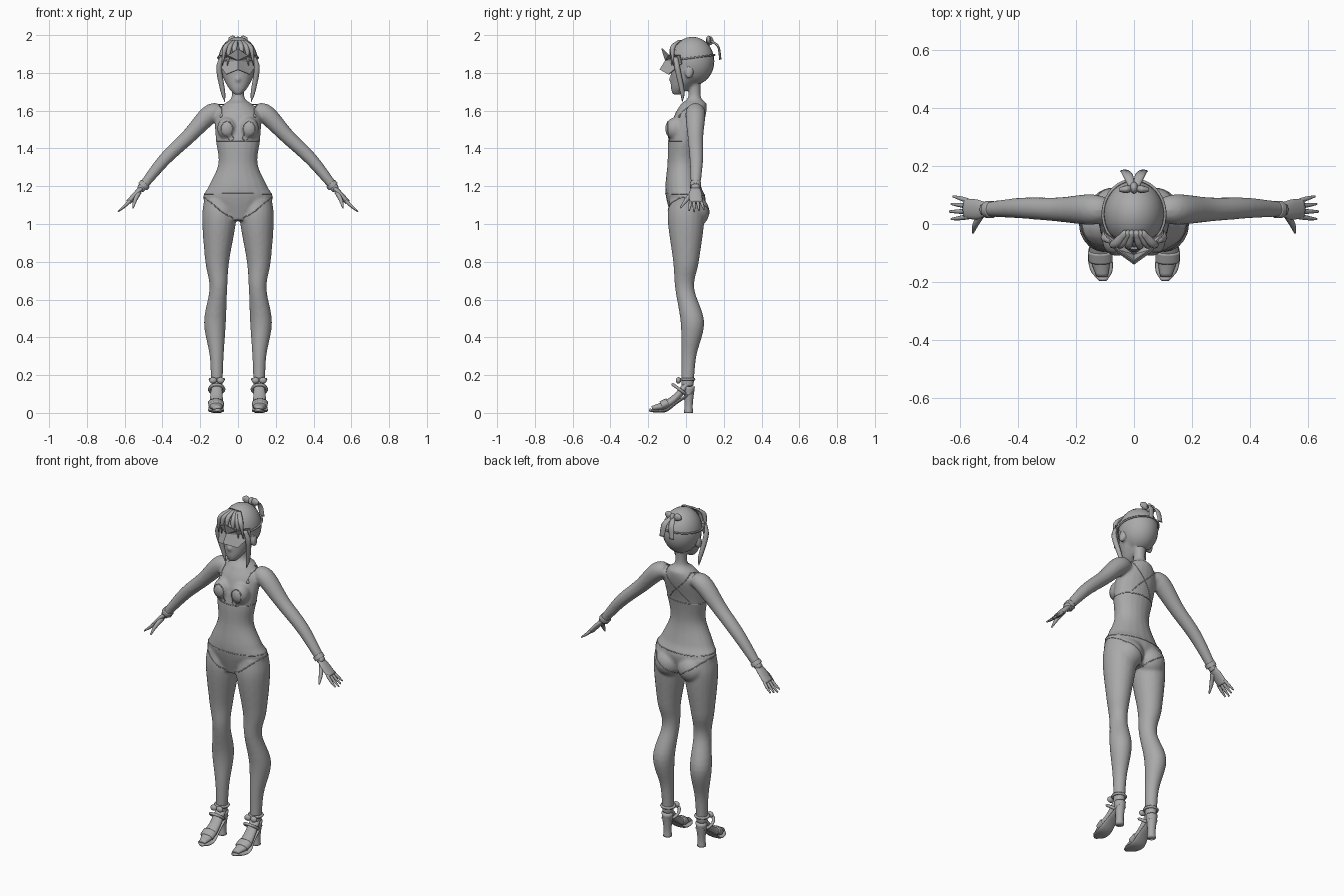
import bpy, bmesh, math
from mathutils import Vector
from mathutils.bvhtree import BVHTree

if "Cube" in bpy.data.objects:
    bpy.data.objects.remove(bpy.data.objects["Cube"])

grey = bpy.data.materials.new("plain grey")
grey.use_nodes = True
grey.diffuse_color = (.4, .4, .4, 1)
grey.node_tree.nodes["Principled BSDF"].inputs["Base Color"].default_value = grey.diffuse_color

SIDEWAYS, DEPTH, UP = Vector((1, 0, 0)), Vector((0, 1, 0)), Vector((0, 0, 1))


def link(name, data):
    data.materials.append(grey)
    obj = bpy.data.objects.new(name, data)
    bpy.context.collection.objects.link(obj)
    return obj


def finish(bm, name):
    mesh = bpy.data.meshes.new(name)
    bmesh.ops.recalc_face_normals(bm, faces=bm.faces)
    bm.to_mesh(mesh)
    bm.free()
    mesh.shade_smooth()
    return link(name, mesh)


def spline(points, steps=6):
    """Smooth path through points of any dimension."""
    path = [Vector(point) for point in points]
    path = [path[0] * 2 - path[1]] + path + [path[-1] * 2 - path[-2]]
    result = []
    for before, start, end, after in zip(path, path[1:], path[2:], path[3:]):
        for step in range(steps):
            t = step / steps
            pull_out, pull_in = (end - before) / 2, (after - start) / 2
            bend = start.lerp(end, t * t * (3 - 2 * t))
            result.append(bend + pull_out * t * (1 - t) ** 2 - pull_in * t * t * (1 - t))
    return result + [path[-2]]


def loft(name, rings, side=1, across=None, thickness=None, sides=20):
    """Skin ellipses given as (x, y, z, radius); level unless an across axis is given."""
    bm = bmesh.new()
    path = spline(rings)
    loops = []
    for index, ring in enumerate(path):
        centre, radius = ring.to_3d(), ring[3]
        first, second = SIDEWAYS, DEPTH
        if across:
            ahead = path[min(index + 1, len(path) - 1)].to_3d()
            behind = path[max(index - 1, 0)].to_3d()
            first, second = across, (ahead - behind).cross(across).normalized()
        depth = thickness(radius) if thickness else radius
        loop = []
        for k in range(sides):
            angle = math.tau * k / sides
            spot = centre + first * math.cos(angle) * radius + second * math.sin(angle) * depth
            loop.append(bm.verts.new((spot.x * side, spot.y, spot.z)))
        loops.append(loop)
    for lower, upper in zip(loops, loops[1:]):
        for k in range(sides):
            bm.faces.new((lower[k - 1], lower[k], upper[k], upper[k - 1]))
    bm.faces.new(loops[0])
    bm.faces.new(loops[-1])
    return finish(bm, name)


def ball(name, centre, radii):
    bm = bmesh.new()
    bmesh.ops.create_uvsphere(bm, u_segments=24, v_segments=14, radius=1)
    bmesh.ops.scale(bm, vec=radii, verts=bm.verts)
    bmesh.ops.translate(bm, vec=centre, verts=bm.verts)
    return finish(bm, name)


def tube(name, points, radius, closed=True):
    curve = bpy.data.curves.new(name, "CURVE")
    curve.dimensions = "3D"
    curve.bevel_depth = radius
    curve.bevel_resolution = 1
    line = curve.splines.new("POLY")
    line.points.add(len(points) - 1)
    for point, spot in zip(line.points, points):
        point.co = (*spot, 1)
    line.use_cyclic_u = closed
    return link(name, curve)


def oval(centre, first, second):
    """Points round an ellipse with the two given half axes."""
    angles = [math.tau * k / 48 for k in range(48)]
    return [Vector(centre) + Vector(first) * math.cos(a) + Vector(second) * math.sin(a) for a in angles]


# Body masses
parts = [
    loft("torso", [(0, 0, 1.02, .09), (0, 0, 1.13, .183), (0, -.015, 1.2, .155), (0, -.02, 1.32, .104),
                   (0, -.01, 1.45, .118), (0, .02, 1.57, .12), (0, .04, 1.63, .08),
                   (0, .045, 1.67, .035), (0, .045, 1.77, .035)],
         thickness=lambda width: min(width, .045 + width * .32)),
    loft("face", [(0, -.05, 1.685, .02), (0, -.03, 1.72, .05), (0, 0, 1.78, .08), (0, .015, 1.86, .095)]),
    ball("skull", (0, .03, 1.86), (.1, .11, .125)),
    ball("nose", (0, -.08, 1.765), (.01, .014, .014)),
]
for side in (1, -1):
    parts += [
        ball("bust", (side * .058, -.055, 1.505), (.052, .056, .06)),
        ball("buttock", (side * .075, .052, 1.065), (.08, .072, .08)),
        ball("ear", (side * .098, .015, 1.8), (.012, .022, .032)),
        loft("leg", [(.1, 0, 1.13, .08), (.1, 0, 1.02, .09), (.11, 0, .8, .063), (.104, -.007, .66, .047),
                     (.122, .034, .48, .058), (.113, .015, .3, .037), (.112, .008, .14, .03)],
             side, thickness=lambda width: width * 1.08),
        loft("arm", [(.09, .05, 1.6, .04), (.15, .05, 1.58, .053), (.26, .05, 1.465, .042),
                     (.39, .055, 1.34, .036), (.52, .05, 1.18, .024)],
             side, DEPTH, lambda width: width * .95),
    ]

# Blend the masses into one skin
with bpy.context.temp_override(active_object=parts[0], object=parts[0],
                               selected_objects=parts, selected_editable_objects=parts):
    bpy.ops.object.join()
body = parts[0]
body.name = "body"
blend = body.modifiers.new("blend", "REMESH")
blend.mode = "VOXEL"
blend.voxel_size = .008
blend.use_smooth_shade = True
body.modifiers.new("relax", "SMOOTH").iterations = 5
skin = BVHTree.FromObject(body, bpy.context.evaluated_depsgraph_get())


def seam(name, points, closed=True):
    """Fine trim line snapped onto the skin."""
    tube(name, [skin.find_nearest(point)[0] for point in points], .0025, closed)


# Swimwear edges
seam("underbust_band", oval((0, 0, 1.44), SIDEWAYS * .12, DEPTH * .1))
seam("waistband", oval((0, 0, 1.16), SIDEWAYS * .18, DEPTH * .12))
for side in (1, -1):
    seam("leg_opening", oval((side * .1, 0, 1.08), (side * .09, 0, .06), DEPTH * .12))
    seam("cup_edge", oval((side * .06, -.12, 1.5), SIDEWAYS * .05, UP * .06))
    seam("shoulder_strap", spline([(side * .09, -.05, 1.57), (side * .09, .04, 1.65),
                                   (side * .05, .1, 1.58), (-side * .08, .1, 1.45)]), closed=False)
    ball("strap_ring", skin.find_nearest((side * .1, -.05, 1.58))[0], (.009, .006, .009))

for side in (1, -1):
    # Hands
    loft("palm", [(.51, .05, 1.19, .024), (.54, .05, 1.16, .034), (.58, .053, 1.115, .035)],
         side, DEPTH, lambda width: .014)
    for finger in range(4):
        y = .025 + finger * .018
        reach = .06 - abs(finger - 1) * .006
        fan = (finger - 1) * .004
        loft("finger", [(.57, y, 1.125, .009), (.57 + reach / 2, y + fan, 1.125 - reach / 2, .008),
                        (.57 + reach * 1.1, y + fan * 2, 1.125 - reach, .004)], side, DEPTH, sides=8)
    loft("thumb", [(.525, .035, 1.165, .014), (.545, 0, 1.125, .011), (.555, -.03, 1.085, .004)],
         side, SIDEWAYS, sides=10)
    loft("wrist_band", [(.49, .05, 1.215, .03), (.505, .05, 1.197, .03)], side, DEPTH)

    # Heeled sandals
    loft("foot", [(.112, .02, .17, .028), (.114, -.05, .085, .033), (.116, -.11, .042, .037),
                  (.11, -.18, .024, .02)], side, SIDEWAYS, lambda width: width * .6)
    loft("sole", [(.112, .035, .11, .026), (.114, -.05, .055, .034), (.117, -.105, .014, .042),
                  (.112, -.16, .01, .038), (.107, -.195, .016, .014)], side, SIDEWAYS, lambda width: .008)
    loft("heel", [(.112, .013, 0, .024), (.112, .014, .05, .022), (.112, .015, .14, .032)], side)
    tube("ankle_strap", oval((side * .112, .008, .178), SIDEWAYS * .036, DEPTH * .034), .008)
    tube("instep_strap", oval((side * .113, -.035, .125), SIDEWAYS * .037, (0, .034, -.025)), .009)
    loft("toe_strap", [(.117, -.095, .054, .042), (.115, -.13, .038, .041)],
         side, SIDEWAYS, lambda width: width * .6)
    for wing in (1, -1):
        ball("shoe_bow", (side * .112 + wing * .02, -.04, .172), (.02, .014, .017))

    # Side locks and fringe strands
    loft("side_lock", [(.085, -.055, 1.885, .012), (.1, -.045, 1.82, .015), (.08, -.02, 1.7, .012),
                       (.07, -.02, 1.645, .001)], side, sides=8)
    for x in (.02, .05, .075):
        loft("fringe", [(x * .4, -.03, 1.975, .01), (x * .9, -.07, 1.935, .014),
                        (x * 1.1, x * .35 - .093, 1.84, .002)], side, sides=8)

    # Hair bow on the back of the crown
    loft("bow_loop", [(.004, .125, 1.967, .01), (.025, .12, 1.975, .022), (.05, .118, 1.975, .012)],
         side, UP, lambda width: width * .6, 12)
    loft("bow_tail", [(.008, .13, 1.97, .012), (.022, .17, 1.94, .018), (.032, .182, 1.87, .016)],
         side, SIDEWAYS, lambda width: .006, 8)
ball("bow_knot", (0, .125, 1.97), (.014, .02, .024))

# Hair cap cut away round the face, with a headband
hair = ball("hair_cap", (0, .034, 1.862), (.105, .116, .129))
bm = bmesh.new()
bm.from_mesh(hair.data)
bmesh.ops.bisect_plane(bm, geom=bm.verts[:] + bm.edges[:] + bm.faces[:], plane_co=(0, -.02, 1.87),
                       plane_no=(0, -3, -2), clear_outer=True)
bm.to_mesh(hair.data)
bm.free()
tube("headband", oval((0, .034, 1.88), SIDEWAYS * .107, (0, .118, .015)), .005)

# Pointed visor folded about its centre line
bm = bmesh.new()
peak, fold, tip = [bm.verts.new((0, y, z)) for y, z in ((-.125, 1.93), (-.105, 1.865), (-.135, 1.815))]
for side in (1, -1):
    crest, top, low, drop = [bm.verts.new((side * x, y, z)) for x, y, z in
                             ((.05, -.09, 1.895), (.1, -.03, 1.895), (.1, -.02, 1.85), (.06, -.09, 1.79))]
    outline = (peak, crest, top, low, drop, tip)
    for corner, following in zip(outline, outline[1:]):
        bm.faces.new((corner, following, fold))
visor = finish(bm, "visor")
visor.data.shade_flat()
visor.modifiers.new("thickness", "SOLIDIFY").thickness = .006
